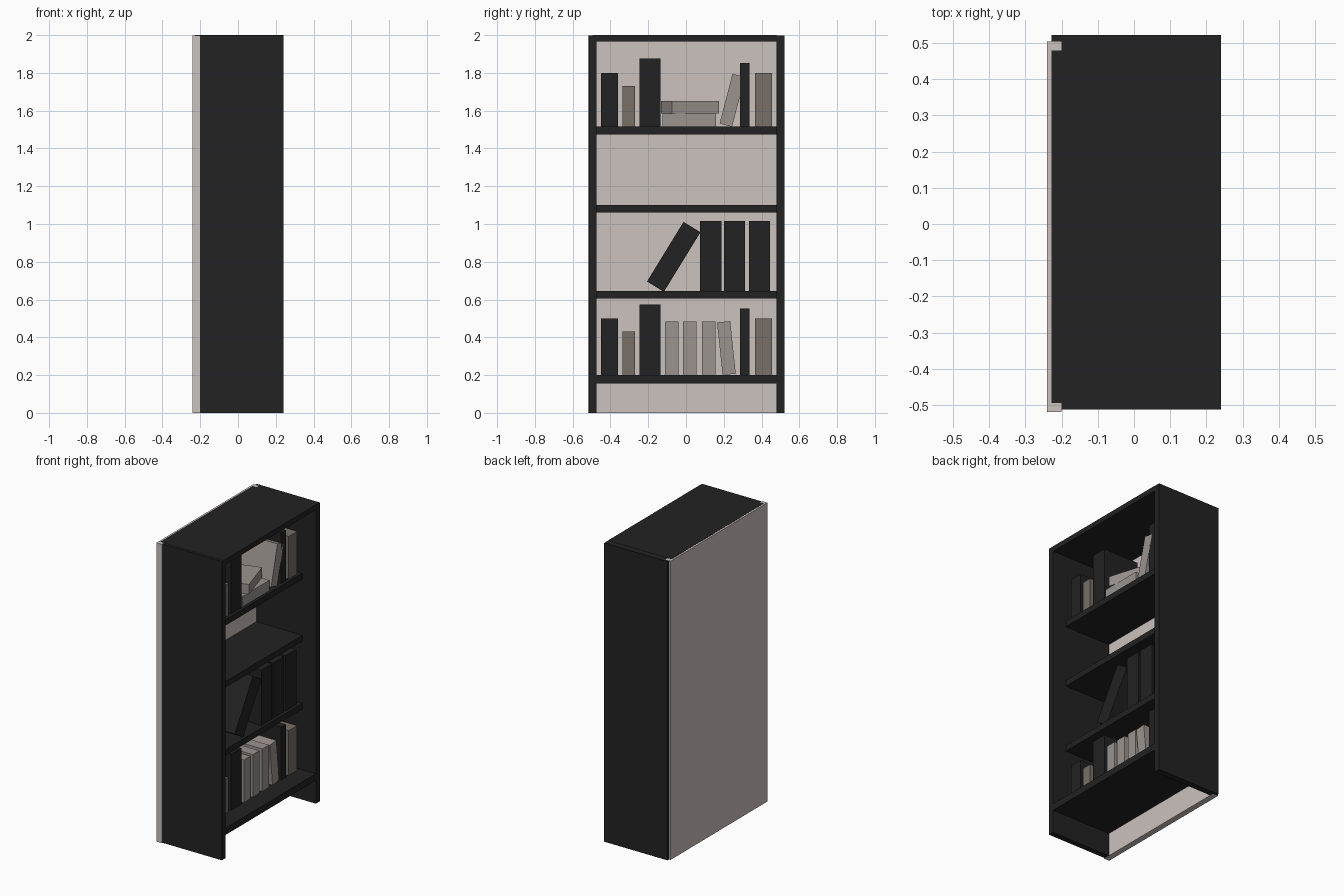
import bpy, math
from mathutils import Matrix, Vector

if "Cube" in bpy.data.objects:
    bpy.data.objects.remove(bpy.data.objects["Cube"])


def material(name, rgb):
    m = bpy.data.materials.new(name)
    m.diffuse_color = (*rgb, 1)
    m.use_nodes = True
    m.node_tree.nodes["Principled BSDF"].inputs["Base Color"].default_value = m.diffuse_color
    return m


BLACK = material("black", (0.016, 0.016, 0.016))
BEIGE = material("beige", (0.60, 0.54, 0.51))
GREY = material("warm_grey", (0.33, 0.295, 0.275))
BROWN = material("grey_brown", (0.185, 0.16, 0.135))


def box(name, x, y, z, mat, rot=None):
    """Box from min/max ranges, optionally rotated about its centre."""
    lo, hi = zip(x, y, z)
    mid = (Vector(lo) + Vector(hi)) / 2
    bpy.ops.mesh.primitive_cube_add(size=1)
    ob = bpy.context.object
    ob.name = name
    m = Matrix.Diagonal((*(Vector(hi) - Vector(lo)), 1))
    ob.data.transform(Matrix.Translation(mid) @ (rot or Matrix()) @ m)
    ob.data.materials.append(mat)
    return ob


def leaning(name, yc, zc, width, height, degrees, x, mat):
    """Book tipped towards +y by the given angle, centred on (yc, zc)."""
    box(name, x, (yc - width / 2, yc + width / 2), (zc - height / 2, zc + height / 2),
        mat, Matrix.Rotation(math.radians(-degrees), 4, 'X'))


# Carcass: back panel, sides, top and bottom boards
box("back_panel", (-0.24, -0.20), (-0.52, 0.505), (0, 1.999), BEIGE)
box("left_side", (-0.20, 0.24), (-0.513, -0.475), (0, 1.999), BLACK)
box("right_side", (-0.20, 0.24), (0.48, 0.522), (0, 1.999), BLACK)
box("right_side_rear", (-0.228, -0.20), (0.505, 0.522), (0, 1.999), BLACK)
box("top_board", (-0.228, 0.24), (-0.495, 0.48), (1.965, 2.0), BLACK)
box("bottom_board", (-0.20, 0.24), (-0.475, 0.48), (0.155, 0.20), BLACK)

# Recessed shelves
for i, z in enumerate((0.605, 1.06, 1.475)):
    box(f"shelf_{i + 1}", (-0.20, 0.14), (-0.475, 0.48), (z, z + 0.04), BLACK)

# Upright books repeated on the lower and upper shelves
DEPTH = (-0.14, 0.12)
SET = [(-0.45, -0.36, 0.30, BLACK), (-0.335, -0.27, 0.23, BROWN),
       (-0.245, -0.135, 0.375, BLACK), (0.285, 0.335, 0.353, BLACK),
       (0.365, 0.455, 0.30, BROWN)]
for row, base in (("lower", 0.20), ("upper", 1.50)):
    floor = max(base, 1.515) if row == "upper" else base
    for i, (y0, y1, h, mat) in enumerate(SET):
        box(f"{row}_book_{i + 1}", DEPTH, (y0, y1), (floor, base + h), mat)

# Grey volumes on the lower shelf, the last one leaning
for i, y in enumerate((-0.11, -0.015, 0.085)):
    box(f"grey_book_{i + 1}", DEPTH, (y, y + 0.07), (0.20, 0.485), GREY)
leaning("grey_book_leaning", 0.214, 0.343, 0.07, 0.28, -6, DEPTH, GREY)

# Stack and leaning book on the upper shelf
box("stack_lower_book", (-0.09, 0.12), (-0.125, 0.16), (1.515, 1.585), GREY)
box("stack_upper_book", (-0.10, 0.10), (-0.11, 0.15), (1.585, 1.65), GREY,
    Matrix.Rotation(math.radians(17), 4, 'Z'))
leaning("upper_book_leaning", 0.245, 1.655, 0.068, 0.272, 14.5, DEPTH, GREY)

# Dark folders on the middle shelf
for i, y in enumerate((0.075, 0.20, 0.333)):
    box(f"folder_{i + 1}", DEPTH, (y, y + 0.112), (0.645, 1.015), BLACK)
leaning("folder_leaning", -0.065, 0.826, 0.105, 0.37, 31.5, DEPTH, BLACK)
